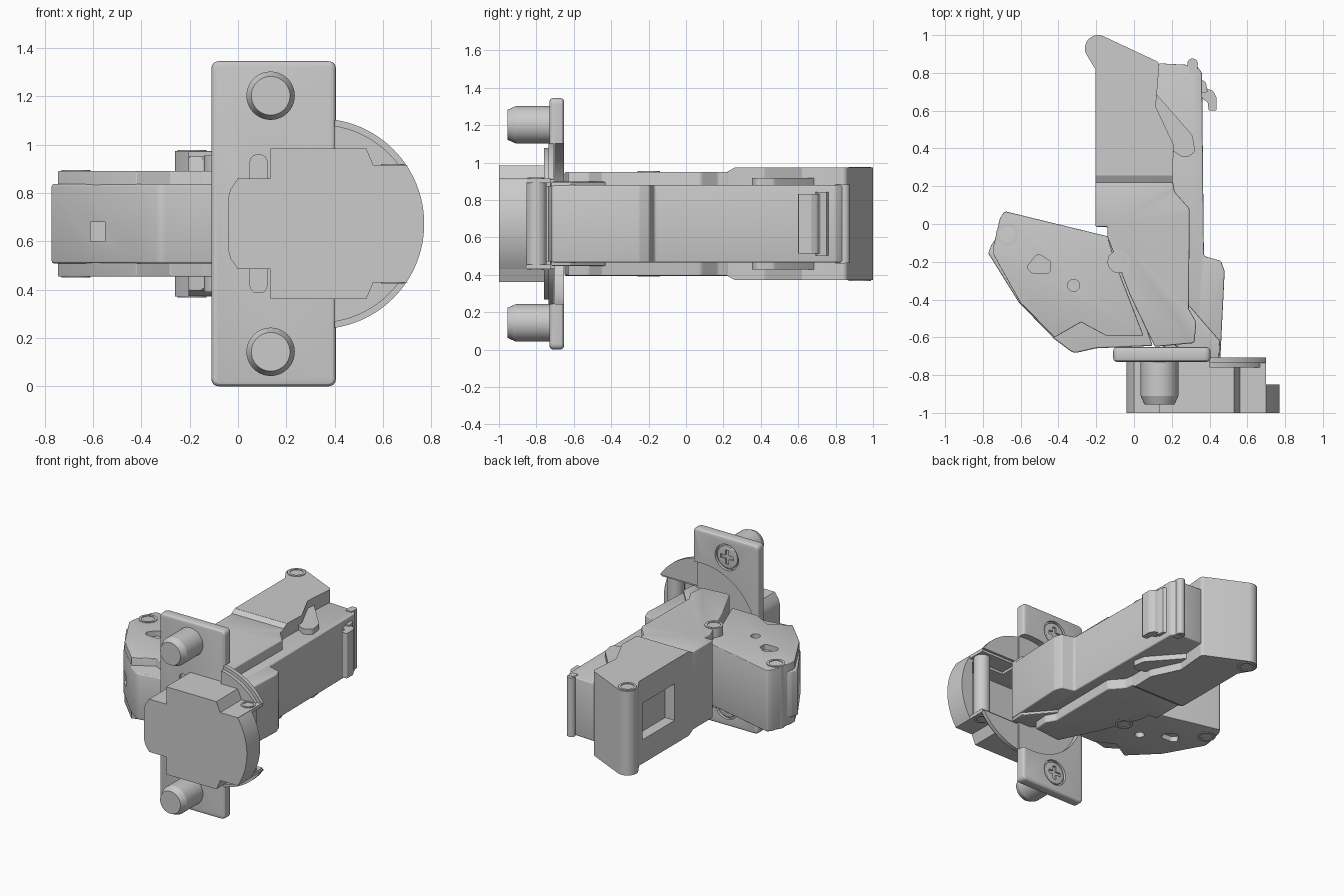
import bpy, bmesh, math
from mathutils import Vector

if "Cube" in bpy.data.objects:
    bpy.data.objects.remove(bpy.data.objects["Cube"])

ZC = 0.6725   # mirror plane height


def arc(cx, cy, r, a0, a1, n=16):
    return [(cx + r * math.cos(math.radians(a0 + (a1 - a0) * i / n)),
             cy + r * math.sin(math.radians(a0 + (a1 - a0) * i / n))) for i in range(n + 1)]


def circle(cx, cy, r, n=40):
    return arc(cx, cy, r, 0, 360, n)[:-1]


def rect(x0, x1, y0, y1, *r):
    return [(x0, y0, *r), (x1, y0, *r), (x1, y1, *r), (x0, y1, *r)]


def rounded(pts):
    """Fillet every point that carries a third value (radius)."""
    out = []
    for i, p in enumerate(pts):
        c = Vector(p[:2])
        if len(p) < 3:
            out.append(c)
            continue
        a = Vector(pts[i - 1][:2]) - c
        b = Vector(pts[(i + 1) % len(pts)][:2]) - c
        d = min(p[2] / math.tan(a.angle(b) / 2), a.length * .48, b.length * .48)
        s, e = c + a.normalized() * d, c + b.normalized() * d
        for k in range(7):
            t = k / 6
            out.append(s * (1 - t) ** 2 + c * 2 * t * (1 - t) + e * t * t)
    return out


def prism(name, pts, lo, hi, axis='z', bevel=0):
    pts = rounded(pts)
    place = {'z': lambda a, b, c: (a, b, c), 'y': lambda a, b, c: (a, c, b),
             'x': lambda a, b, c: (c, a, b)}[axis]
    bm = bmesh.new()
    rows = [[bm.verts.new(place(p[0], p[1], c)) for p in pts] for c in (lo, hi)]
    bm.faces.new(rows[0])
    bm.faces.new(rows[1])
    for i in range(len(pts)):
        j = (i + 1) % len(pts)
        bm.faces.new((rows[0][i], rows[0][j], rows[1][j], rows[1][i]))
    bmesh.ops.recalc_face_normals(bm, faces=bm.faces)
    me = bpy.data.meshes.new(name)
    bm.to_mesh(me)
    bm.free()
    ob = bpy.data.objects.new(name, me)
    bpy.context.collection.objects.link(ob)
    if bevel:
        m = ob.modifiers.new("Bevel", 'BEVEL')
        m.width, m.segments, m.limit_method = bevel, 3, 'ANGLE'
        m.angle_limit = math.radians(35)
        apply(ob, m)
    return ob


def apply(ob, m):
    bpy.context.view_layer.objects.active = ob
    bpy.ops.object.modifier_apply(modifier=m.name)


def cut(ob, pts, lo, hi, axis='z'):
    c = prism("cutter", pts, lo, hi, axis)
    m = ob.modifiers.new("Cut", 'BOOLEAN')
    m.operation, m.object, m.solver = 'DIFFERENCE', c, 'EXACT'
    apply(ob, m)
    bpy.data.objects.remove(c)


def slab(name, pts, h, bevel=0):
    return prism(name, pts, ZC - h, ZC + h, 'z', bevel)


def pin(name, x, y, r, h):
    """Rivet running through the part, with a grooved end on both sides."""
    ob = slab(name, circle(x, y, r), h + .005)
    for s in (-1, 1):
        e = ZC + s * (h + .005)
        cut(ob, circle(x, y, r * .72), e - .006, e + .006)
    return ob


# Mounting plate, thinned by a round recess around the cup
CX, R = .335, .435
plate = prism("mounting_plate", rect(-.11, .405, 0, 1.345, .035), -.73, -.652, 'y', .02)
cut(plate, circle(CX, ZC, R, 64), -.70, -.6, 'y')
for z, s in ((.143, 1), (1.202, -1)):
    cut(plate, circle(.135, z, .092), -.672, -.6, 'y')
    zs = ZC - s * .195
    cut(plate, rect(.05, .12, zs - .09, zs + .09, .034), -.74, -.715, 'y')

# Dowels and cross-head screws
for z, tag in ((.143, "lower"), (1.202, "upper")):
    prism(tag + "_dowel", circle(.135, z, .1), -.91, -.73, 'y')
    tip = prism(tag + "_dowel_tip", circle(.135, z, .1), -.955, -.91, 'y')
    for v in tip.data.vertices:
        if v.co.y < -.93:
            v.co.x = .135 + (v.co.x - .135) * .8
            v.co.z = z + (v.co.z - z) * .8
    head = prism(tag + "_screw", circle(.135, z, .08), -.69, -.655, 'y', .006)
    cut(head, rect(.085, .185, z - .013, z + .013), -.668, -.6, 'y')
    cut(head, rect(.122, .148, z - .05, z + .05), -.668, -.6, 'y')

# Hinge cup: stepped half outline mirrored about the centre plane
half = [(-.04, .11), (-.03, .145), (0, .188), (.135, .188), (.135, .312), (.53, .312),
        (.56, .242), (.7, .242)]
cup_pts = ([(x, ZC + z) for x, z in half] + arc(CX, ZC, R, 33, -33, 24)
           + [(x, ZC - z) for x, z in reversed(half)])
cup = prism("cup", cup_pts, -1, -.725, 'y')
cut(cup, rect(.7, .9, 0, 1.4), -.85, -.6, 'y')
cut(cup, rect(.42, .9, ZC - .218, ZC + .218), -.85, -.6, 'y')
cut(cup, rect(.2, .68, ZC - .2, ZC + .2), -.96, -.6, 'y')

# Cup rim segments
for s, tag in ((1, "upper"), (-1, "lower")):
    for r, y0, y1, part in ((R, -.735, -.708, "rim"), (R - .025, -.76, -.735, "rim_step")):
        a0 = math.degrees(math.acos((.4 - CX) / r))
        a1 = math.degrees(math.acos((.7 - CX) / r)) if r == R else 36
        seg = arc(CX, 0, r, a0, a1, 24) + [(.69, .235), (.4, .235)]
        prism(f"{tag}_cup_{part}", [(x, ZC + s * z) for x, z in seg], y0, y1, 'y')

# Housing at the far end of the arm, with a window in its side
house_pts = ([(-.205, .258), (-.205, .82)] + arc(-.19, .93, .07, 205, 62, 14)
             + [(.135, .855, .03), (.115, .62), (.21, .42, .03), (.205, .258)])
house = slab("arm_housing", house_pts, .3)
cut(house, rect(.42, .78, ZC - .13, ZC + .13), -.3, -.13, 'x')
slope = [(.22, ZC + .278), (.26, ZC + .3), (.26, ZC - .3), (.22, ZC - .278)]
prism("housing_step", slope, -.205, .205, 'x')
slab("arm_shell", [(-.205, -.015), (-.205, .23), (.205, .23), (.215, .17, .04), (.295, .08, .04),
                   (.29, -.45, .02), (.33, -.52, .02), (.32, -.63), (.11, -.65), (-.02, -.38),
                   (-.14, -.07), (-.14, -.015)], .278, .01)

# Arm core, lower bracket and tongue
slab("arm_core", [(0, .8), (.14, .85), (.33, .84, .02), (.36, .8), (.37, -.17, .02),
                  (.46, -.195, .02), (.48, -.25, .03), (.457, -.715), (.33, -.74), (.1, -.62),
                  (0, 0)], .207, .01)
slab("arm_bracket", [(.2, -.4), (.29, -.43), (.455, -.62), (.45, -.72), (.33, -.72),
                     (.2, -.63)], .225, .006)
slab("tongue", [(.1, .7), (.125, .68), (.31, .47, .04), (.325, .38, .03), (.27, .345, .05),
                (.2, .39, .04), (.1, .6)], .245)

# Release hook and end roller
slab("hook", [(.35, .76), (.39, .715), (.42, .705, .03), (.437, .67, .02), (.437, .6, .01),
              (.395, .6, .01), (.39, .645), (.35, .67)], .16)
slab("hook_spring", [(.35, .77), (.38, .75), (.39, .70), (.35, .69)], .17)
slab("end_roller", circle(.31, .848, .028), .21)
slab("end_clip", rect(.29, .335, .8, .85), .212)

# Swinging link: outer plates with a rounded cover between them
link = slab("link_plates", [(-.71, .03), (-.685, .068, .02), (-.14, -.065), (-.1, -.2), (.05, -.59),
                            (-.15, -.59), (-.28, -.52), (-.42, -.6), (-.6, -.42), (-.745, -.16),
                            (-.745, -.12)], .218, .005)
cover = slab("link_cover", [(-.69, -.02), (-.5, .02), (-.1, -.1), (.1, -.645), (-.2, -.658),
                            (-.32, -.685, .05), (-.42, -.61), (-.61, -.415), (-.772, -.155, .012),
                            (-.755, -.11, .012)], .164, .015)
for s in (-1, 1):
    lo, hi = sorted((ZC + s * .18, ZC + s * .3))
    cut(link, [(-.57, -.23, .03), (-.51, -.155, .03), (-.44, -.2, .02), (-.445, -.26, .02),
               (-.54, -.26, .03)], lo, hi)
    cut(link, circle(-.32, -.325, .032, 24), lo, hi)
for part in (link, cover):
    cut(part, rect(-.61, -.55, -.6, -.36), .6, .68)

# Rivets
pin("housing_rivet", -.19, .93, .06, .3)
pin("link_pivot", -.08, -.2, .06, .278)
pin("link_rivet", -.67, -.055, .06, .218)
pin("cup_rivet", .64, -.8, .048, .242)
slab("cup_roller", circle(.64, -.8, .055), .218)

bpy.ops.object.select_all(action='SELECT')
bpy.ops.object.shade_smooth_by_angle(angle=math.radians(25))
